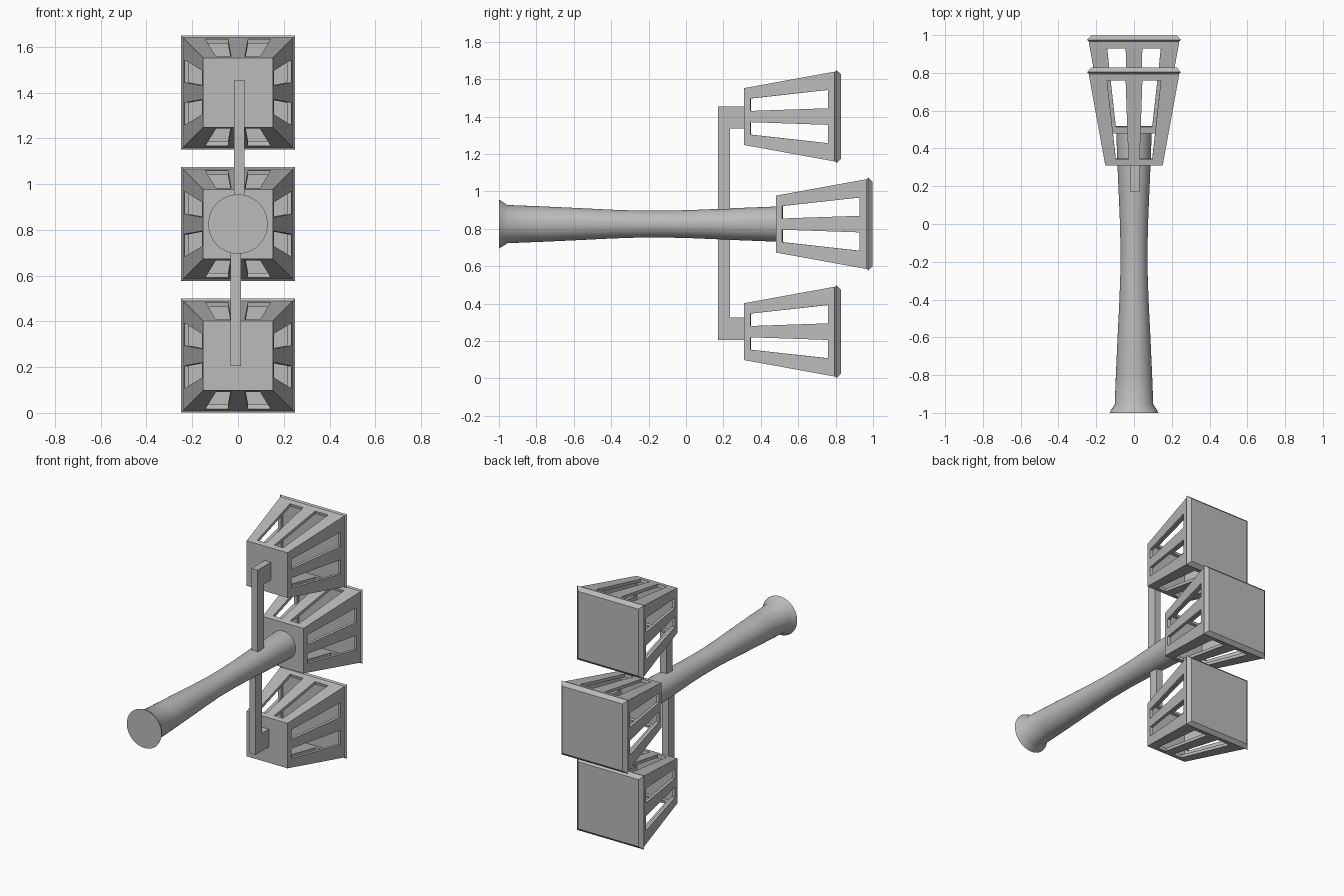
import bpy, bmesh, math
from mathutils import Vector

if "Cube" in bpy.data.objects:
    bpy.data.objects.remove(bpy.data.objects["Cube"])

grey = bpy.data.materials.new("plain grey")
grey.use_nodes = True
colour = (0.5, 0.5, 0.5, 1)
grey.diffuse_color = colour
grey.node_tree.nodes["Principled BSDF"].inputs["Base Color"].default_value = colour

MID_Z = 0.825


def finish(name, bm):
    bmesh.ops.remove_doubles(bm, verts=bm.verts, dist=0.0001)
    bmesh.ops.recalc_face_normals(bm, faces=bm.faces)
    mesh = bpy.data.meshes.new(name)
    bm.to_mesh(mesh)
    bm.free()
    mesh.materials.append(grey)
    obj = bpy.data.objects.new(name, mesh)
    bpy.context.collection.objects.link(obj)
    return obj


def lathe(bm, profile, sides, z, turn=0.0, stretch=1.0):
    """Rings of (y, radius) around the y axis, capped at both ends."""
    rings = []
    for y, r in profile:
        angles = [turn + math.tau * i / sides for i in range(sides)]
        rings.append([bm.verts.new((r * stretch * math.cos(a), y, z + r * stretch * math.sin(a)))
                      for a in angles])
    for a, b in zip(rings, rings[1:]):
        for i in range(sides):
            j = (i + 1) % sides
            bm.faces.new((a[i], a[j], b[j], b[i]))
    bm.faces.new(rings[0])
    bm.faces.new(rings[-1])


def basket(name, y0, z):
    """Hollow square frustum with two tapering slots in each wall."""
    bm = bmesh.new()
    depth, small, large = 0.485, 0.152, 0.24
    rows = [0, 0.07, 0.925, 1]
    cols = [-1, -0.61, -0.19, 0.19, 0.61, 1]

    def point(side, c, t):
        h = small + (large - small) * t
        x, up = c * h, h
        for _ in range(side):
            x, up = up, -x
        return bm.verts.new((x, y0 + depth * t, z + up))

    for side in range(4):
        for r in range(3):
            for c in range(5):
                if r == 1 and c in (1, 3):
                    continue
                bm.faces.new([point(side, cols[i], rows[j]) for i, j in
                              ((c, r), (c + 1, r), (c + 1, r + 1), (c, r + 1))])
    # closed front, sharing the wall divisions along its edge
    rim = [point(s, c, 0) for s in range(4) for c in cols[:-1]]
    bm.faces.new(rim)
    obj = finish(name, bm)
    shell = obj.modifiers.new("wall", "SOLIDIFY")
    shell.thickness = 0.02
    shell.offset = -1
    shell.use_even_offset = True

    # bevelled lid closing the wide end
    bm = bmesh.new()
    lathe(bm, [(y0 + 0.483, 0.232), (y0 + 0.494, 0.249), (y0 + 0.518, 0.226)],
          4, z, math.pi / 4, math.sqrt(2))
    finish(name + "_lid", bm)


def arm(name, x, direction, reach):
    """L-shaped bracket from the handle to an outer basket."""
    bm = bmesh.new()
    tip = MID_Z + direction * reach
    inner = tip - direction * 0.12
    outline = [(0.17, MID_Z), (0.17, tip), (0.315, tip),
               (0.315, inner), (0.235, inner), (0.235, MID_Z)]
    face = bm.faces.new([bm.verts.new((x - 0.023, y, z)) for y, z in outline])
    out = bmesh.ops.extrude_face_region(bm, geom=[face])
    moved = [v for v in out["geom"] if isinstance(v, bmesh.types.BMVert)]
    bmesh.ops.translate(bm, verts=moved, vec=Vector((0.046, 0, 0)))
    finish(name, bm)


# Baskets
basket("lower_basket", 0.31, MID_Z - 0.575)
basket("middle_basket", 0.48, MID_Z)
basket("upper_basket", 0.31, MID_Z + 0.575)

# Brackets
arm("upper_arm", 0.005, 1, 0.63)
arm("lower_arm", -0.01, -1, 0.62)

# Waisted round handle with a flared end
bm = bmesh.new()
lathe(bm, [(-1, 0.13), (-0.985, 0.122), (-0.955, 0.102), (-0.8, 0.096), (-0.6, 0.087),
           (-0.4, 0.077), (-0.25, 0.072), (-0.1, 0.072), (0.05, 0.076),
           (0.25, 0.085), (0.485, 0.094)], 40, MID_Z)
handle = finish("handle", bm)
bpy.ops.object.select_all(action="DESELECT")
handle.select_set(True)
bpy.context.view_layer.objects.active = handle
bpy.ops.object.shade_smooth_by_angle(angle=math.radians(35))
